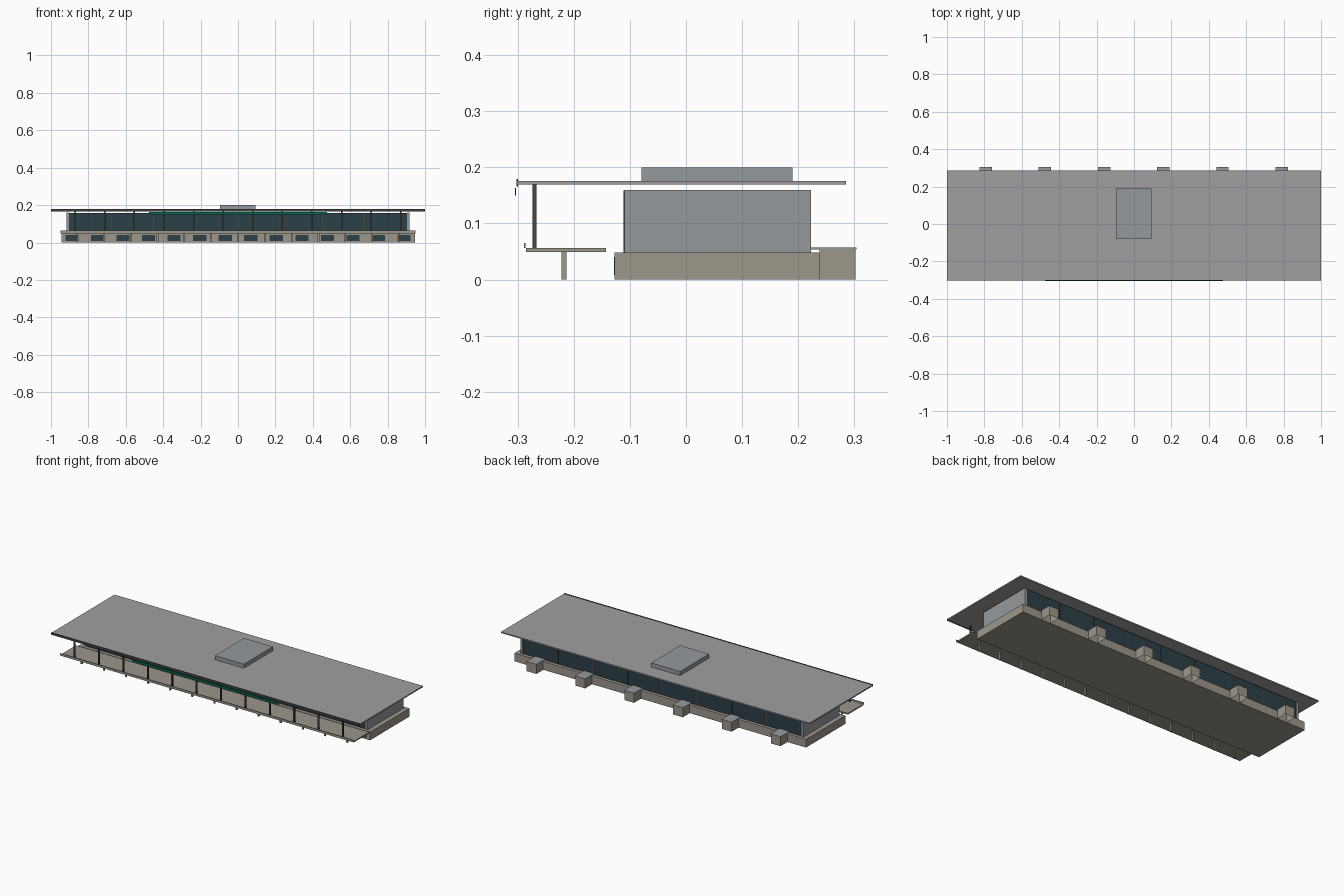
import bpy, bmesh

if "Cube" in bpy.data.objects:
    bpy.data.objects.remove(bpy.data.objects["Cube"])


def material(name, r, g, b):
    m = bpy.data.materials.new(name)
    m.diffuse_color = (r, g, b, 1)
    m.use_nodes = True
    m.node_tree.nodes["Principled BSDF"].inputs["Base Color"].default_value = m.diffuse_color
    return m


STONE = material("warm_stone", 0.34, 0.31, 0.26)
GLASS = material("dark_glass", 0.025, 0.05, 0.065)
STEEL = material("dark_steel", 0.06, 0.06, 0.065)
GREEN = material("green_trim", 0.0, 0.16, 0.08)
GREY = material("roof_grey", 0.35, 0.35, 0.36)
WALL = material("wall_grey", 0.3, 0.32, 0.34)


def box(name, x, y, z, mat, open_bottom=False):
    """Box from (min, max) pairs on each axis."""
    bm = bmesh.new()
    bmesh.ops.create_cube(bm, size=1)
    for v in bm.verts:
        v.co = [r[0] + (c + 0.5) * (r[1] - r[0]) for r, c in zip((x, y, z), v.co)]
    bm.normal_update()
    if open_bottom:
        down = [f for f in bm.faces if f.normal.z < -0.5]
        bmesh.ops.delete(bm, geom=down, context='FACES_ONLY')
    me = bpy.data.meshes.new(name)
    bm.to_mesh(me)
    bm.free()
    me.materials.append(mat)
    ob = bpy.data.objects.new(name, me)
    bpy.context.collection.objects.link(ob)
    return ob


def spread(first, last, count):
    return [first + (last - first) * i / (count - 1) for i in range(count)]


def around(c, width):
    return (c - width / 2, c + width / 2)


# Podium with basement windows
box("podium", (-0.945, 0.945), (-0.127, 0.238), (0, 0.048), STONE)
for x in spread(-0.887, 0.887, 14):
    box("basement_window", around(x, 0.07), (-0.1285, -0.126), (0.008, 0.04), GLASS)

# Glazed hall between solid end walls
box("glass_hall", (-0.905, 0.905), (-0.108, 0.219), (0.048, 0.159), GLASS)
for s in (-1, 1):
    box("end_wall", around(s * 0.911, 0.014), (-0.11, 0.223), (0.048, 0.16), WALL)
for x in spread(-0.677, 0.677, 7):
    box("front_mullion", around(x, 0.005), (-0.111, -0.107), (0.048, 0.159), STEEL)
    box("back_mullion", around(x, 0.005), (0.218, 0.221), (0.048, 0.159), STEEL)

# Floating roof with front fascia, trim and roof housing
box("roof", (-1, 1), (-0.30, 0.285), (0.169, 0.176), GREY)
box("roof_fascia", (-1, 1), (-0.3025, -0.299), (0.166, 0.179), STEEL)
box("green_fascia_strip", (-0.475, 0.475), (-0.305, -0.303), (0.15, 0.163), GREEN)
box("roof_housing", (-0.095, 0.093), (-0.079, 0.19), (0.176, 0.2), WALL)

# Front terrace deck with edge rail
box("terrace_deck", (-0.95, 0.95), (-0.285, -0.143), (0.049, 0.056), STONE)
box("terrace_edge_rail", (-0.95, 0.95), (-0.289, -0.286), (0.056, 0.065), STONE)

# Columns above and below the deck
for x in spread(-0.87, 0.87, 12):
    box("roof_column", around(x, 0.008), (-0.274, -0.266), (0.056, 0.169), STEEL)
for x in spread(-0.86, 0.86, 13):
    box("deck_column", around(x, 0.009), (-0.222, -0.213), (0, 0.049), STONE)

# Rear light wells, open underneath, with caps
for x in spread(-0.793, 0.79, 6):
    box("rear_well", around(x, 0.062), (0.238, 0.302), (0, 0.054), STONE, True)
    box("rear_well_cap", around(x, 0.066), (0.222, 0.304), (0.054, 0.057), WALL)
